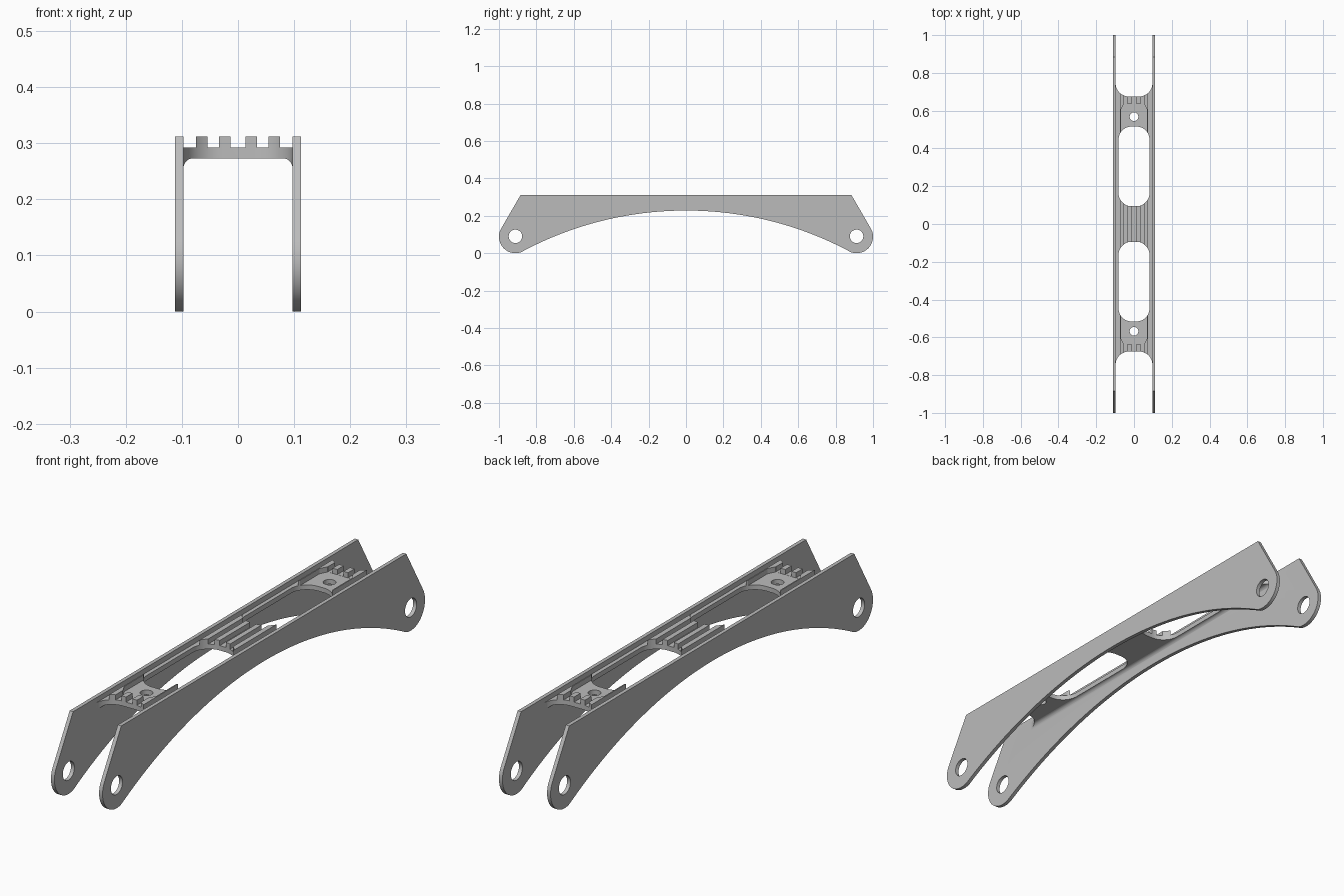
import bpy, bmesh, math
from mathutils import Vector, Matrix

if "Cube" in bpy.data.objects:
    bpy.data.objects.remove(bpy.data.objects["Cube"])

grey = bpy.data.materials.new("plain grey")
grey.use_nodes = True
COLOUR = (0.5, 0.5, 0.5, 1)
grey.diffuse_color = COLOUR
grey.node_tree.nodes["Principled BSDF"].inputs["Base Color"].default_value = COLOUR

# Maps from a flat outline (u, v) plus depth w to model space
SIDE = Matrix(((0, 0, 1), (1, 0, 0), (0, 1, 0)))    # u=y, v=z, depth=x
FRONT = Matrix(((1, 0, 0), (0, 0, 1), (0, 1, 0)))   # u=x, v=z, depth=y
TOP = Matrix.Identity(3)                            # u=x, v=y, depth=z


def prism(name, outline, axes, low, high):
    """Extrude a closed outline between two depths."""
    bm = bmesh.new()
    rings = [[bm.verts.new(axes @ Vector((u, v, w))) for u, v in outline]
             for w in (low, high)]
    n = len(outline)
    for ring in rings:
        bm.faces.new(ring)
    for i in range(n):
        j = (i + 1) % n
        bm.faces.new((rings[0][i], rings[0][j], rings[1][j], rings[1][i]))
    bmesh.ops.recalc_face_normals(bm, faces=bm.faces)
    mesh = bpy.data.meshes.new(name)
    bm.to_mesh(mesh)
    bm.free()
    mesh.materials.append(grey)
    obj = bpy.data.objects.new(name, mesh)
    bpy.context.collection.objects.link(obj)
    return obj


def arc(cx, cy, r, start, end, steps):
    return [(cx + r * math.cos(a), cy + r * math.sin(a))
            for a in (start + (end - start) * i / steps for i in range(steps + 1))]


def circle(cx, cy, r, n=40):
    return arc(cx, cy, r, 0, math.tau, n)[:-1]


def rounded_box(cx, cy, hx, hy, r):
    pts = []
    for k, (sx, sy) in enumerate(((1, 1), (-1, 1), (-1, -1), (1, -1))):
        a = k * math.pi / 2
        pts += arc(cx + sx * (hx - r), cy + sy * (hy - r), r, a, a + math.pi / 2, 12)
    return pts


def combine(target, other, operation):
    mod = target.modifiers.new(operation, 'BOOLEAN')
    mod.operation = operation
    mod.solver = 'EXACT'
    mod.object = other
    bpy.context.view_layer.objects.active = target
    bpy.ops.object.modifier_apply(modifier=mod.name)
    bpy.data.objects.remove(other)


# Key sizes
TOP_Z, FLOOR_Z, UNDER_Z = 0.312, 0.292, 0.273
INNER, OUTER = 0.097, 0.112
EYE_Y, EYE_Z, EYE_R = 0.912, 0.088, 0.088

# Side plate outline: sloped end, rounded lug, arched lower edge
corner = Vector((0.884, TOP_Z))
d = corner - Vector((EYE_Y, EYE_Z))
tangent = math.atan2(d.y, d.x) - math.acos(EYE_R / d.length)
lug = arc(EYE_Y, EYE_Z, EYE_R, tangent, math.radians(-110), 28)
end_y, end_z = lug[-1]
rise = 0.228 - end_z
radius = (end_y ** 2 + rise ** 2) / (2 * rise)
swing = math.asin(end_y / radius)
arch = arc(0, 0.228 - radius, radius, math.pi / 2 - swing, math.pi / 2 + swing, 64)
half = [tuple(corner)] + lug
plate = half + arch[1:-1] + [(-y, z) for y, z in reversed(half)]

# Deck section: fillets underneath, four ribs on top
FILLET = 0.017
right_under = arc(INNER - FILLET, UNDER_Z - FILLET, FILLET, math.pi / 2, 0, 8)
right_under.append((0.104, UNDER_Z - FILLET))
section = [(-x, z) for x, z in reversed(right_under)] + right_under
section.append((0.104, FLOOR_Z))
for lo, hi in ((0.0545, 0.0745), (0.0135, 0.0335), (-0.0335, -0.0135), (-0.0745, -0.0545)):
    section += [(hi, FLOOR_Z), (hi, TOP_Z), (lo, TOP_Z), (lo, FLOOR_Z)]
section.append((-0.104, FLOOR_Z))
body = prism("bridge_bracket", section, FRONT, -0.75, 0.75)

# Deck openings, mirrored front and back
for s in (-1, 1):
    pad = [(-0.07, s * 0.45), (0.07, s * 0.45), (0.07, s * 0.605),
           (0.055, s * 0.635), (-0.055, s * 0.635), (-0.07, s * 0.605)]
    combine(body, prism("pad_cutter", pad, TOP, FLOOR_Z - 0.0005, 0.4), 'DIFFERENCE')
    slot = rounded_box(0, s * 0.305, 0.082, 0.211, 0.07)
    combine(body, prism("slot_cutter", slot, TOP, 0.2, 0.4), 'DIFFERENCE')
    end = rounded_box(0, s * 0.875, INNER + 0.0004, 0.2, 0.07)
    combine(body, prism("end_cutter", end, TOP, 0.2, 0.4), 'DIFFERENCE')
    screw = circle(0, s * 0.568, 0.023)
    combine(body, prism("screw_cutter", screw, TOP, 0.2, 0.4), 'DIFFERENCE')

# Side plates with pivot holes
for s in (-1, 1):
    side = prism("side_plate", plate, SIDE, s * INNER, s * OUTER)
    for e in (-1, 1):
        hole = circle(e * EYE_Y, EYE_Z + 0.002, 0.036)
        combine(side, prism("hole_cutter", hole, SIDE, s * 0.05, s * 0.15), 'DIFFERENCE')
    combine(body, side, 'UNION')

# Smooth the curves, keep the edges sharp
bpy.ops.object.select_all(action='DESELECT')
body.select_set(True)
bpy.context.view_layer.objects.active = body
bpy.ops.object.shade_smooth_by_angle(angle=math.radians(25))
